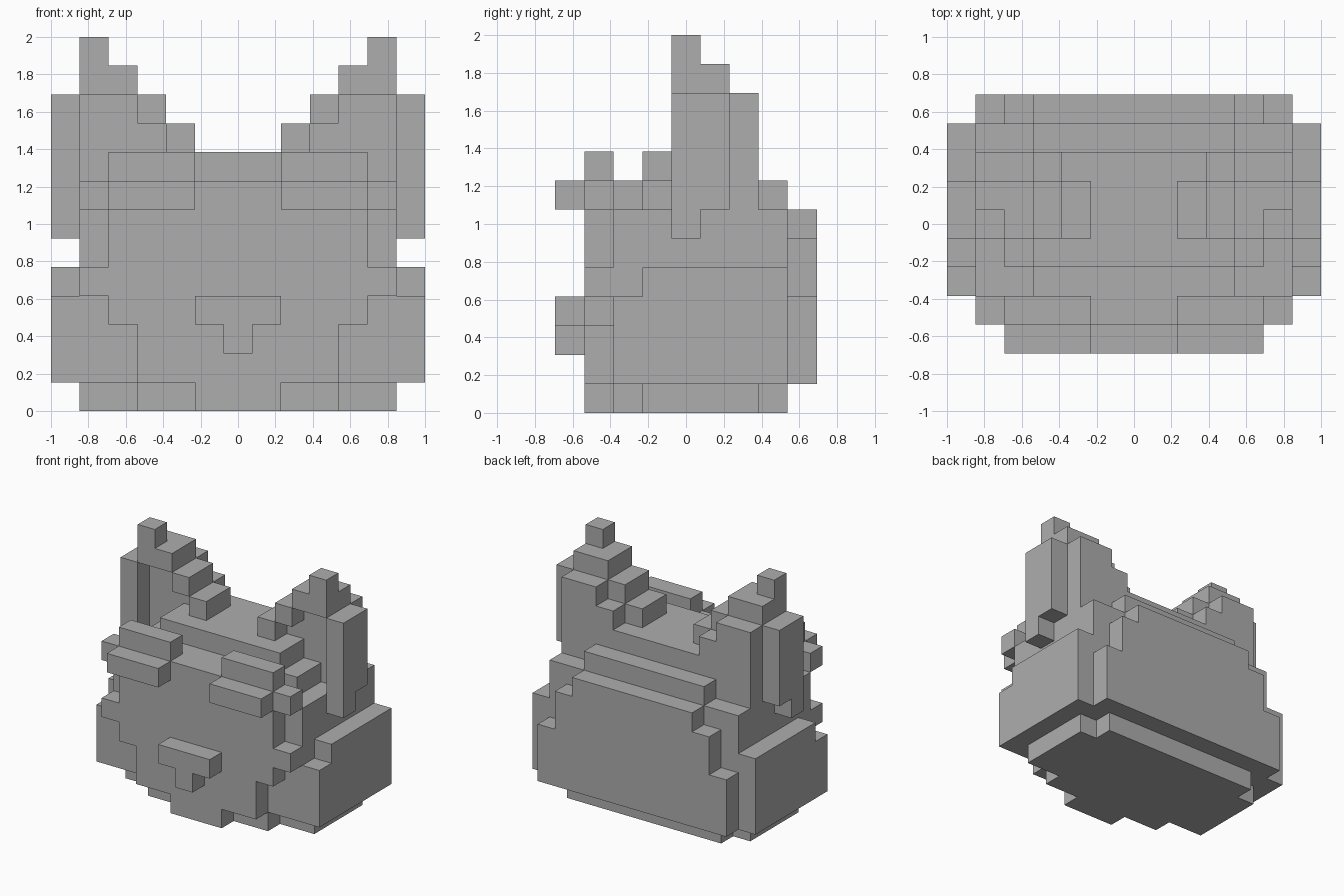
import bpy
import bmesh
from mathutils import Vector

cube = bpy.data.objects.get("Cube")
if cube:
    bpy.data.objects.remove(cube, do_unlink=True)

UNIT = 2 / 13   # edge length of one block

grey = bpy.data.materials.new("stone_grey")
grey.use_nodes = True
grey.diffuse_color = (0.42, 0.42, 0.42, 1)
grey.node_tree.nodes["Principled BSDF"].inputs["Base Color"].default_value = grey.diffuse_color

owner = {}   # block position -> name of the part it belongs to


def fill(part, columns, rows, levels):
    """Claim blocks for a part on both sides of the middle plane."""
    for x in columns:
        for y in rows:
            for z in levels:
                owner[(x, y, z)] = part
                owner[(-x, y, z)] = part


def centred(half_width):
    return range(half_width + 1)


# Levels and rows shared by several parts
ground = 0
brow_level = 7
crown_level = brow_level + 1
rim_level = crown_level + 1
tip_level = rim_level + 3
snout_row = -4
face_row = snout_row + 1
back_row = -snout_row
cheek = 6
temple = cheek - 1
ear_rows = range(2)
body_levels = range(1, brow_level)

# Main head block
fill("head", centred(temple), range(face_row + 1, back_row), body_levels)

# Foot plate, tapering to the front
for row, half_width in enumerate((1, 3, 5, 5, 5, 5, 4), face_row):
    fill("base", centred(half_width), [row], [ground])

# Face plate, widest at the whiskers
for level, half_width in enumerate((3, 3, 4, 5, 4, 4, 4), 1):
    fill("face", centred(half_width), [face_row], [level])

# Back plate, narrowing upward
for level, half_width in enumerate((5, 5, 5, 4, 4, 3), 1):
    fill("back", centred(half_width), [back_row], [level])

# Cheeks, with the top level set back by one block
for level in range(1, 5):
    front = face_row + 1 + level // 4
    fill("cheeks", [cheek], range(front, back_row), [level])

# Stepped crown of the head
for row, half_width in enumerate((3, 4, 4, 5, 5, 3), face_row + 1):
    fill("crown", centred(half_width), [row], [brow_level])
fill("crown", centred(3), range(-1, 3), [crown_level])

# Nose: wide bridge above a narrow tip
fill("nose", centred(1), [snout_row], [3])
fill("nose", [0], [snout_row], [2])

# Brows: two stepped bars and an outer tip
brow = range(2, temple)
fill("brows", brow, [snout_row], [brow_level])
fill("brows", brow, [face_row], [crown_level])
fill("brows", [temple], [face_row], [brow_level])

# Backs of the ears, hollow in front
for column in range(3, cheek):
    top = min(column + brow_level, rim_level + 2)
    fill("ear_shells", [column], range(1, 3), range(crown_level, top))
fill("ear_shells", [3], range(1, 3), [rim_level])

# Ear rims: inner stairs, pointed tip and outer wall
for step in range(3):
    fill("ear_rims", [2 + step], ear_rows, [rim_level + step])
fill("ear_rims", [temple], ear_rows, [tip_level - 1])
fill("ear_rims", [temple], [0], [tip_level])
fill("ear_rims", [cheek], ear_rows, range(brow_level, tip_level - 1))
fill("ear_rims", [cheek], [0], [brow_level - 1])


def build_part(name):
    """Skin the exposed sides of one part's blocks."""
    bm = bmesh.new()
    for cell, part in owner.items():
        if part != name:
            continue
        centre = Vector(cell) + Vector((0, 0, 0.5))
        for axis in range(3):
            for sign in (-1, 1):
                normal = Vector((0, 0, 0))
                normal[axis] = sign
                neighbour = tuple(int(c + n) for c, n in zip(cell, normal))
                if neighbour in owner:
                    continue
                u = Vector((0, 0, 0))
                u[(axis + 1) % 3] = 0.5
                v = normal.cross(u)
                middle = centre + normal / 2
                corners = (-u - v, u - v, u + v, v - u)
                bm.faces.new([bm.verts.new((middle + c) * UNIT) for c in corners])
    bmesh.ops.remove_doubles(bm, verts=bm.verts, dist=0.001)
    bmesh.ops.dissolve_limit(bm, angle_limit=0.01, verts=bm.verts, edges=bm.edges)
    mesh = bpy.data.meshes.new(name)
    bm.to_mesh(mesh)
    bm.free()
    mesh.materials.append(grey)
    bpy.context.collection.objects.link(bpy.data.objects.new(name, mesh))


for part_name in sorted(set(owner.values())):
    build_part(part_name)
